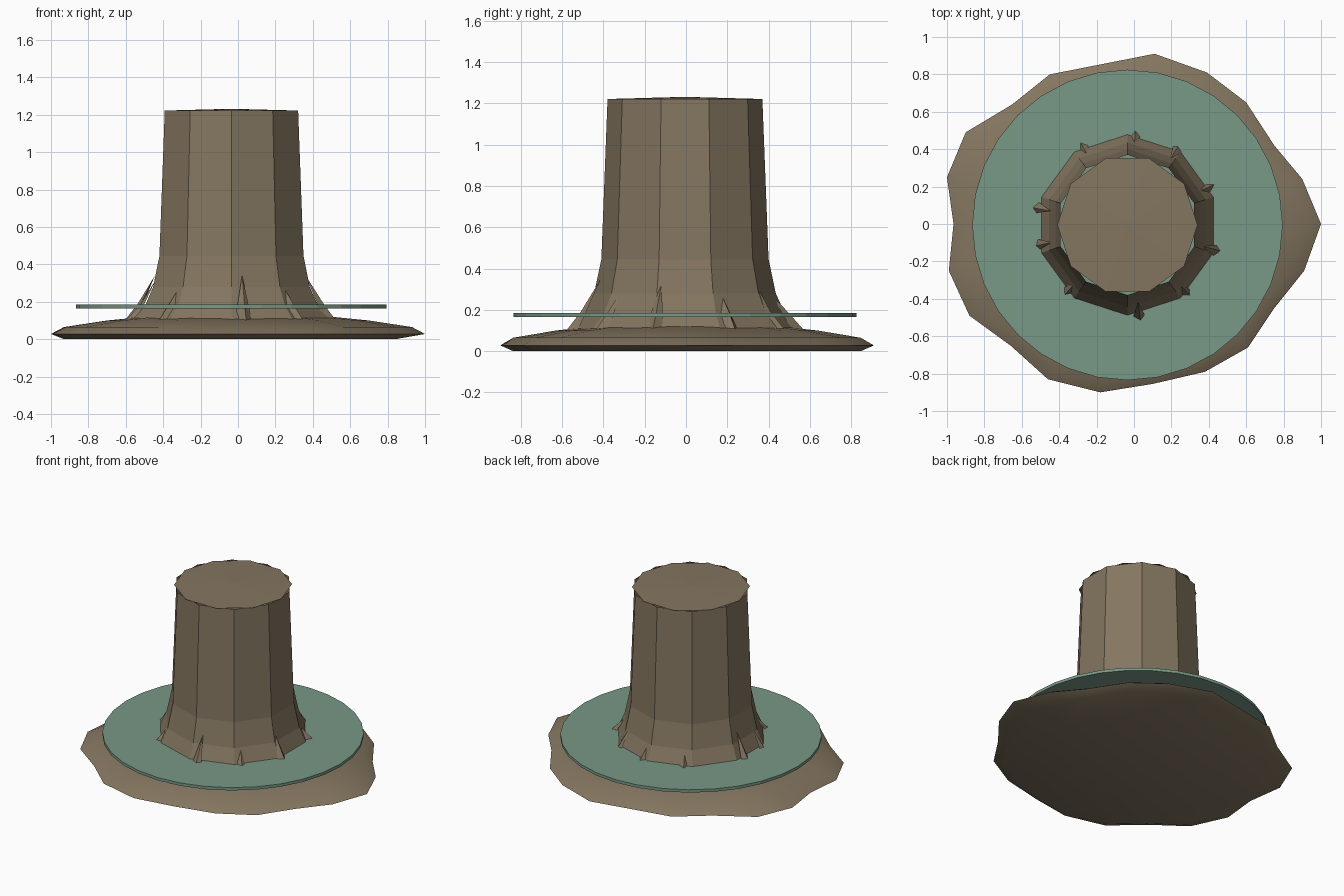
import bpy, bmesh, math, random
from mathutils import Vector

random.seed(4)
cube = bpy.data.objects.get("Cube")
if cube:
    bpy.data.objects.remove(cube, do_unlink=True)

CENTRE = Vector((-0.035, -0.005, 0))
SIDES = 10


def material(name, colour):
    mat = bpy.data.materials.new(name)
    mat.use_nodes = True
    mat.diffuse_color = colour
    mat.node_tree.nodes["Principled BSDF"].inputs["Base Color"].default_value = colour
    return mat


def polar(radius, angle, z):
    return CENTRE + Vector((radius * math.cos(angle), radius * math.sin(angle), z))


def ring(radius, z, sides=SIDES, turn=math.pi / 2):
    return [polar(radius, turn + i * math.tau / sides, z) for i in range(sides)]


def loft(name, rings, mat, bottom=False, top=False, tidy=True):
    """Skin a stack of equal rings, with optional end faces."""
    bm = bmesh.new()
    loops = [[bm.verts.new(p) for p in r] for r in rings]
    for low, high in zip(loops, loops[1:]):
        for i in range(len(low)):
            j = (i + 1) % len(low)
            bm.faces.new((low[i], low[j], high[j], high[i]))
    if bottom:
        bm.faces.new(loops[0][::-1])
    if top:
        bm.faces.new(loops[-1])
    return finish(name, bm, mat)


def finish(name, bm, mat):
    mesh = bpy.data.meshes.new(name)
    bm.to_mesh(mesh)
    bm.free()
    mesh.materials.append(mat)
    obj = bpy.data.objects.new(name, mesh)
    bpy.context.collection.objects.link(obj)
    return obj


bark = material("bark brown", (0.231, 0.181, 0.117, 1))
water = material("pond green", (0.188, 0.314, 0.238, 1))

# Irregular earth mound
outline = [(1, 0), (.9, .24), (.75, .42), (.6, .65), (.39, .81), (.11, .91),
           (-.17, .855), (-.45, .8), (-.65, .64), (-.9, .49), (-1, .25),
           (-.965, 0), (-.99, -.25), (-.88, -.49), (-.66, -.65), (-.46, -.83),
           (-.18, -.9), (.1, -.855), (.38, -.79), (.61, -.66), (.75, -.45), (.91, -.25)]
profile = [(.93, 0), (1, .028), (.93, .065), (.7, .1), (.5, .12)]
mound_rings = [[Vector((x * s, y * s, z)) for x, y in outline] for s, z in profile]
for p in mound_rings[0]:
    p.x = min(p.x, 0.84)
mound = loft("earth_mound", mound_rings, bark, bottom=True, top=True)
bpy.context.view_layer.objects.active = mound
mound.select_set(True)
bpy.ops.object.shade_smooth_by_angle(angle=math.radians(50))
mound.select_set(False)

# Thin round sheet of water
loft("water_disc", [ring(.83, z, 32) for z in (.165, .185)], water, bottom=True, top=True)

# Open ten-sided trunk flaring to the ground
trunk_profile = [(.56, .1), (.485, .18), (.44, .28), (.405, .445), (.375, 1.222)]
loft("trunk", [ring(r, z) for r, z in trunk_profile], bark)

# Shallow cap, turned half a side from the trunk
bm = bmesh.new()
rim = [bm.verts.new(p) for p in ring(.375, 1.222, turn=0)]
peak = bm.verts.new(polar(0, 0, 1.232))
for i in range(SIDES):
    bm.faces.new((rim[i], rim[(i + 1) % SIDES], peak))
finish("trunk_cap", bm, bark)

# Small pointed root ridges around the flare
bm = bmesh.new()
for i in range(SIDES):
    angle = math.pi / 2 + i * math.tau / SIDES + random.uniform(-.16, .16)
    top = bm.verts.new(polar(.415, angle, random.uniform(.27, .36)))
    left = bm.verts.new(polar(.53, angle - .1, .1))
    right = bm.verts.new(polar(.53, angle + .07, .1))
    crest = bm.verts.new(polar(random.uniform(.49, .515), angle, .19))
    foot = bm.verts.new(polar(.58, angle, .1))
    for face in ((top, left, crest), (left, foot, crest),
                 (foot, right, crest), (right, top, crest)):
        bm.faces.new(face)
finish("root_ridges", bm, bark)
